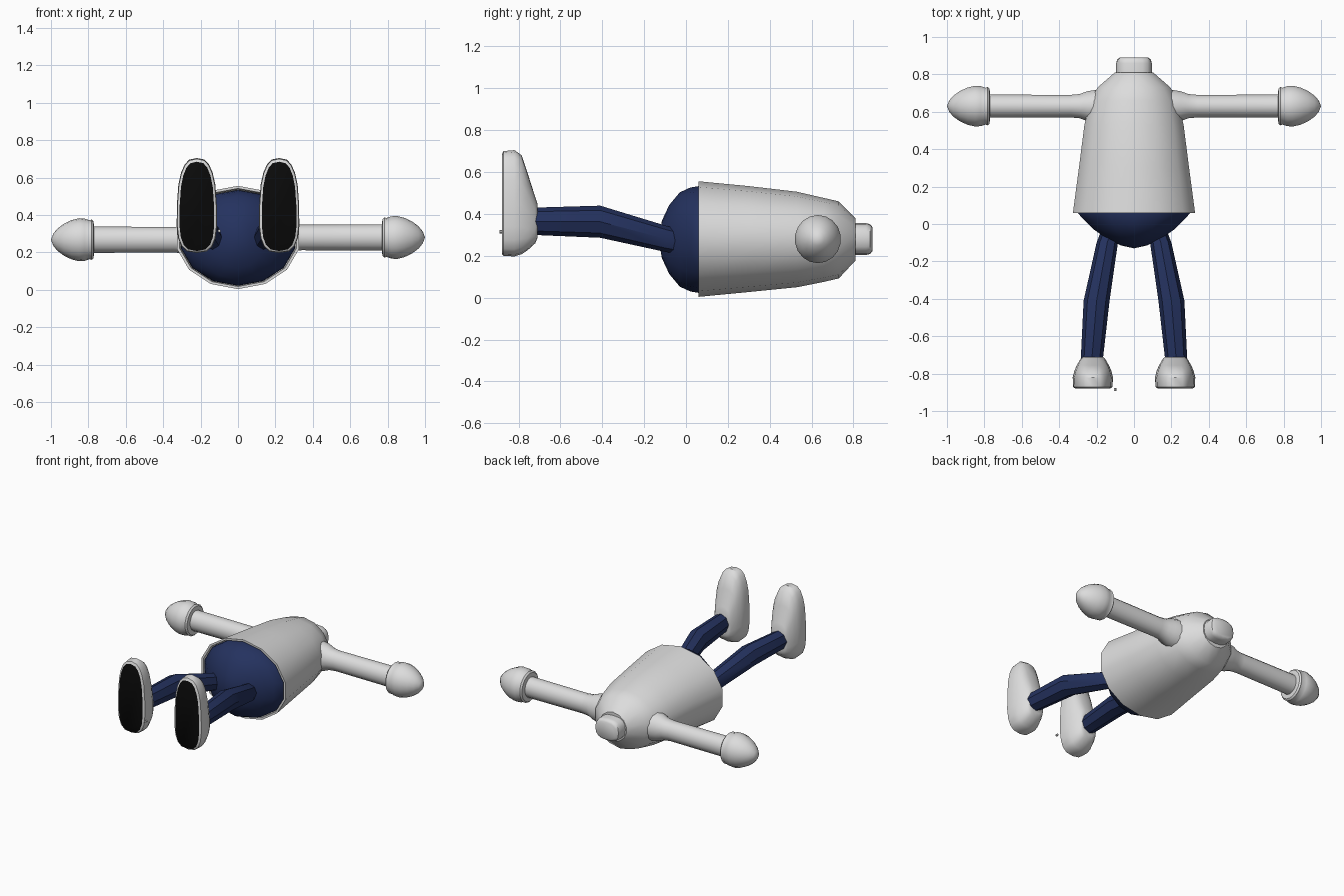
import bpy, bmesh, math
from mathutils import Vector

cube = bpy.data.objects.get("Cube")
if cube:
    bpy.data.objects.remove(cube)


def material(name, rgb):
    m = bpy.data.materials.new(name)
    m.use_nodes = True
    m.diffuse_color = (*rgb, 1)
    bsdf = next(n for n in m.node_tree.nodes if n.type == 'BSDF_PRINCIPLED')
    bsdf.inputs["Base Color"].default_value = (*rgb, 1)
    return m


PALE = material("pale grey", (0.72, 0.72, 0.72))
NAVY = material("navy blue", (0.018, 0.032, 0.115))
BLACK = material("sole black", (0.003, 0.003, 0.003))


def ring(center, a, b, sides, axis, power=1.0, taper=0.0):
    """Oval around an axis; power below 1 squares it, taper narrows its top."""
    pts = []
    for i in range(sides):
        t = 2 * math.pi * i / sides
        u, v = math.sin(t), -math.cos(t)
        u = math.copysign(abs(u) ** power, u) * (1 - taper * v)
        v = math.copysign(abs(v) ** power, v)
        off = (a * u, 0, b * v) if axis == 'y' else (0, a * u, b * v)
        pts.append(Vector(center) + Vector(off))
    return pts


def loft(name, rings, mats, caps=(True, True), angle=40):
    """Skin a list of rings; a second material goes on the first cap."""
    bm = bmesh.new()
    loops = [[bm.verts.new(p) for p in r] for r in rings]
    n = len(loops[0])
    for lo, hi in zip(loops, loops[1:]):
        for i in range(n):
            j = (i + 1) % n
            bm.faces.new((lo[i], lo[j], hi[j], hi[i]))
    if caps[0]:
        f = bm.faces.new(loops[0])
        f.material_index = len(mats) - 1
    if caps[1]:
        bm.faces.new(loops[-1])
    bmesh.ops.remove_doubles(bm, verts=bm.verts, dist=0.0005)
    bmesh.ops.recalc_face_normals(bm, faces=bm.faces)
    me = bpy.data.meshes.new(name)
    bm.to_mesh(me)
    bm.free()
    for m in mats:
        me.materials.append(m)
    ob = bpy.data.objects.new(name, me)
    bpy.context.collection.objects.link(ob)
    bpy.ops.object.select_all(action='DESELECT')
    ob.select_set(True)
    bpy.context.view_layer.objects.active = ob
    bpy.ops.object.shade_smooth_by_angle(angle=math.radians(angle))
    return ob


# Torso shell with a turned-in hem: y, half width, half height, middle height
torso = [(0.12, 0.312, 0.255, 0.28), (0.06, 0.32, 0.262, 0.28),
         (0.06, 0.335, 0.276, 0.28), (0.3, 0.302, 0.253, 0.28),
         (0.53, 0.272, 0.228, 0.278), (0.66, 0.24, 0.2, 0.276),
         (0.73, 0.2, 0.184, 0.276), (0.81, 0.105, 0.1, 0.278)]
loft("torso", [ring((0, y, z), a, b, 14, 'y') for y, a, b, z in torso],
     [PALE], (False, True))

# Neck stub
neck = [(0.78, 0.095, 0.076), (0.86, 0.095, 0.076), (0.88, 0.09, 0.071),
        (0.89, 0.076, 0.058)]
loft("neck", [ring((0, y, 0.28), a, b, 16, 'y', 0.75) for y, a, b in neck],
     [PALE])

# Rounded hips closing the hem
hips = [(0.1, 0.312, 0.256), (0.06, 0.31, 0.255), (0.02, 0.272, 0.248),
        (-0.03, 0.22, 0.225), (-0.08, 0.145, 0.165), (-0.115, 0.07, 0.09),
        (-0.13, 0, 0)]
loft("hips", [ring((0, y, 0.278), a, b, 14, 'y') for y, a, b in hips],
     [NAVY], (True, False))

# Limbs, mirrored
leg = [(0.11, 0.0, 0.26, 0.055), (0.143, -0.1, 0.282, 0.06),
       (0.2, -0.41, 0.363, 0.073), (0.226, -0.73, 0.365, 0.062)]
foot = [(-0.88, 0.092, 0.208, 0.685), (-0.872, 0.104, 0.2, 0.7),
        (-0.82, 0.107, 0.197, 0.705), (-0.785, 0.098, 0.208, 0.68),
        (-0.755, 0.085, 0.228, 0.59), (-0.72, 0.065, 0.26, 0.48),
        (-0.71, 0.054, 0.285, 0.45)]
arm = [(0.18, 0.098), (0.25, 0.086), (0.29, 0.07), (0.34, 0.065), (0.8, 0.067)]
hand = [(0.77, 0.07), (0.772, 0.098), (0.782, 0.108), (0.793, 0.104),
        (0.82, 0.113), (0.85, 0.115), (0.89, 0.105), (0.93, 0.086),
        (0.965, 0.06), (0.988, 0.032), (1.0, 0)]
for side, s in (("left", 1), ("right", -1)):
    loft(side + "_leg", [ring((s * x, y, z), r * 0.95, r * 1.05, 8, 'y')
                         for x, y, z, r in leg], [NAVY])
    loft(side + "_foot",
         [ring((s * 0.22, y, (lo + hi) / 2), w, (hi - lo) / 2, 20, 'y', 0.7, 0.14)
          for y, w, lo, hi in foot], [PALE, BLACK])
    lift = 0.274 + s * 0.006
    loft(side + "_arm", [ring((s * x, 0.63, lift), r * 0.95, r * 1.05, 14, 'x')
                         for x, r in arm], [PALE])
    loft(side + "_hand", [ring((s * x, 0.63, lift), r * 0.96, r, 18, 'x')
                          for x, r in hand], [PALE], (True, False))

# Tiny loose bead beside the right foot
bead = [(-0.892, 0.008), (-0.876, 0.008)]
loft("loose_bead", [ring((-0.1, y, 0.315), r, r, 6, 'y') for y, r in bead],
     [PALE])
